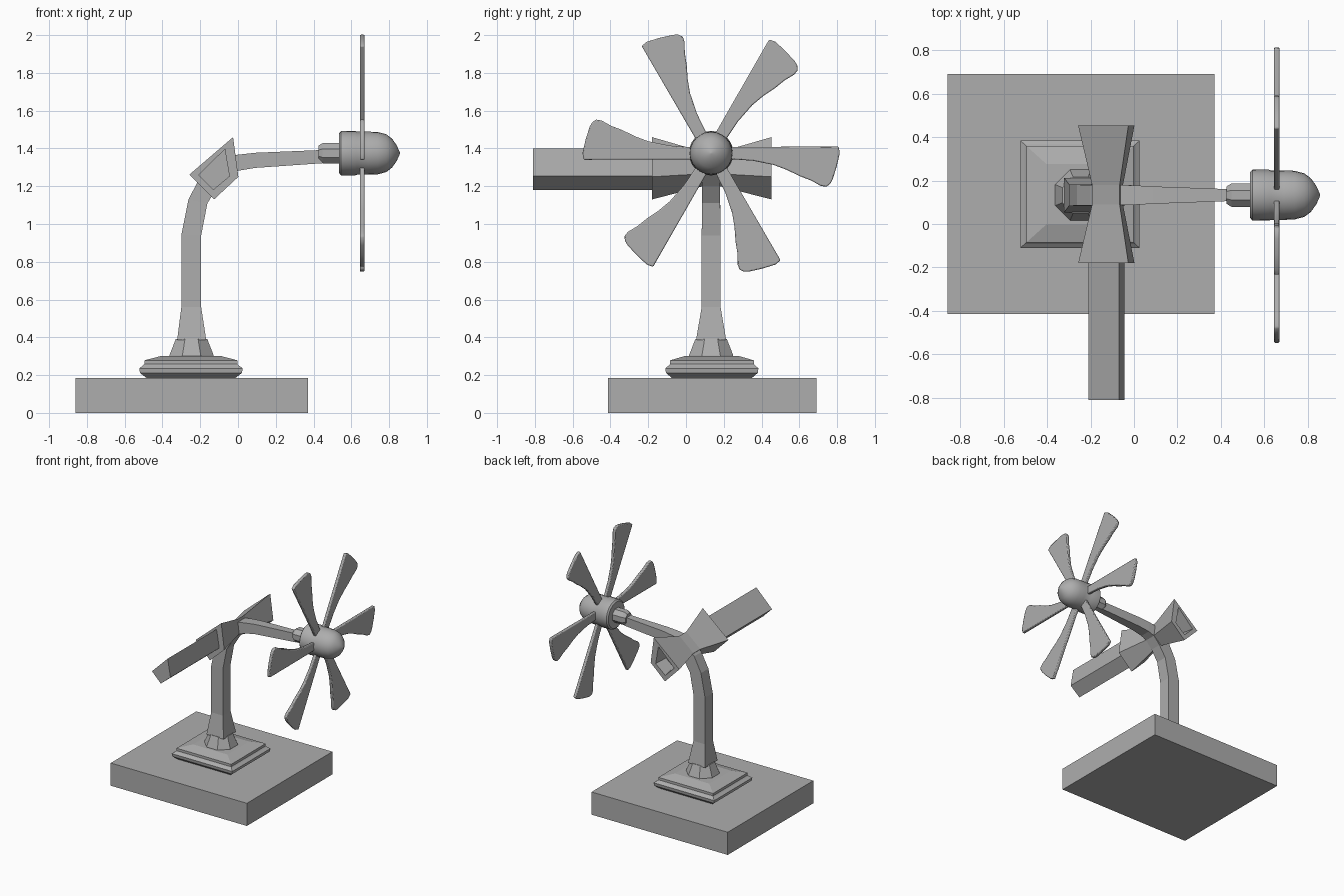
import bpy, bmesh, math
from mathutils import Vector

if "Cube" in bpy.data.objects:
    bpy.data.objects.remove(bpy.data.objects["Cube"])

grey = bpy.data.materials.new("plain grey")
grey.diffuse_color = (0.42, 0.42, 0.42, 1)
grey.use_nodes = True
grey.node_tree.nodes["Principled BSDF"].inputs["Base Color"].default_value = grey.diffuse_color
CY = 0.133          # centre plane of post, arm and fan
HZ = 1.375          # fan axis height


def finish(bm, name):
    bmesh.ops.recalc_face_normals(bm, faces=bm.faces[:])
    me = bpy.data.meshes.new(name)
    bm.to_mesh(me)
    bm.free()
    me.materials.append(grey)
    ob = bpy.data.objects.new(name, me)
    bpy.context.collection.objects.link(ob)
    return ob


def loft(name, rings):
    """Skin a list of equal-length rings and cap both ends."""
    bm = bmesh.new()
    vs = [[bm.verts.new(p) for p in r] for r in rings]
    n = len(rings[0])
    for a, b in zip(vs, vs[1:]):
        for i in range(n):
            j = (i + 1) % n
            bm.faces.new((a[i], a[j], b[j], b[i]))
    bm.faces.new(vs[0])
    bm.faces.new(vs[-1])
    return finish(bm, name)


def rect(cx, cy, hx, hy, z):
    return [(cx + sx * hx, cy + sy * hy, z) for sx, sy in ((-1, -1), (1, -1), (1, 1), (-1, 1))]


def xring(x, r, n, off=0.0):
    return [(x, CY + r * math.cos(2 * math.pi * (i + off) / n),
             HZ + r * math.sin(2 * math.pi * (i + off) / n)) for i in range(n)]


# base slab
loft("base_slab", [rect(-0.245, 0.138, 0.615, 0.552, z) for z in (0, 0.185)])

# moulded rectangular plinth
steps = [(0.185, 0.235), (0.2, 0.255), (0.212, 0.27), (0.236, 0.274), (0.25, 0.255),
         (0.258, 0.247), (0.278, 0.247), (0.302, 0.155)]
loft("plinth", [rect(-0.249, 0.137, h, h * 0.9, z) for z, h in steps])


# octagonal collar
def octagon(r, z):
    R = r / math.cos(math.pi / 8)
    return [(-0.246 + R * math.cos(math.pi * (i + 0.5) / 4),
             CY + R * math.sin(math.pi * (i + 0.5) / 4), z) for i in range(8)]


loft("collar", [octagon(0.117, 0.295), octagon(0.117, 0.305), octagon(0.083, 0.392)])

# bent post and arm: outer point, inner point (x, z), half width in y
path = [((-0.322, 0.385), (-0.168, 0.385), 0.08),
        ((-0.3, 0.56), (-0.195, 0.56), 0.05),
        ((-0.3, 0.94), (-0.195, 0.94), 0.05),
        ((-0.262, 1.13), (-0.162, 1.11), 0.048),
        ((-0.2, 1.25), (-0.105, 1.2), 0.047),
        ((-0.1, 1.35), (-0.05, 1.262), 0.047),
        ((0.0, 1.367), (0.0, 1.282), 0.045),
        ((0.09, 1.377), (0.09, 1.297), 0.04),
        ((0.45, 1.392), (0.45, 1.322), 0.027)]
loft("post_and_arm", [[(a[0], CY - w, a[1]), (b[0], CY - w, b[1]),
                       (b[0], CY + w, b[1]), (a[0], CY + w, a[1])] for a, b, w in path])

# shaft coupling
loft("shaft_coupling", [xring(x, r, 8, 0.5) for x, r in ((0.425, 0.042), (0.448, 0.058), (0.55, 0.058))])

# rounded hub
hub = [(0.535, 0.105), (0.545, 0.117), (0.62, 0.118), (0.63, 0.114), (0.69, 0.114), (0.74, 0.112),
       (0.785, 0.1), (0.815, 0.077), (0.84, 0.042), (0.857, 0.004)]
hub_ob = loft("hub", [xring(x, r, 24) for x, r in hub])

# six paddle blades
outline = [(0.08, 0.033), (0.675, 0.035), (0.681, 0.0), (0.665, -0.07), (0.643, -0.14), (0.63, -0.163),
           (0.61, -0.178), (0.58, -0.173), (0.53, -0.145), (0.47, -0.122), (0.4, -0.088), (0.33, -0.062),
           (0.22, -0.04), (0.08, -0.03)]
for k in range(6):
    c, s = math.cos(k * math.pi / 3), math.sin(k * math.pi / 3)
    ob = loft(f"blade_{k + 1}", [[(x, CY + u * c - v * s, HZ + u * s + v * c) for u, v in outline]
                                 for x in (0.645, 0.67)])
    bev = ob.modifiers.new("soft_edge", 'BEVEL')
    bev.width = 0.006
    bev.segments = 2

# slanted cross beam and flared sleeve share a kite-like section
beam = [(-0.21, 1.26), (-0.068, 1.4), (-0.043, 1.253), (-0.13, 1.18)]
flare = [(-0.257, 1.262), (-0.026, 1.46), (0.002, 1.25), (-0.127, 1.13)]


def section(pts, y, k=1.0):
    return [(-0.115 + (x + 0.115) * k, y, 1.285 + (z - 1.285) * k) for x, z in pts]


loft("cross_beam", [section(beam, -0.81), section(beam, -0.15)])
# sleeve with a pocket sunk into its rear end
loft("flared_sleeve", [section(flare, -0.18), section(flare, 0.09, 0.55), section(flare, 0.18, 0.55),
                       section(flare, 0.453), section(beam, 0.453), section(beam, 0.34, 0.8)])

# smooth hub and blades, flat elsewhere
for ob in bpy.context.collection.objects:
    ob.select_set(ob.name == "hub" or ob.name.startswith("blade"))
bpy.context.view_layer.objects.active = hub_ob
bpy.ops.object.shade_smooth_by_angle(angle=math.radians(30))
